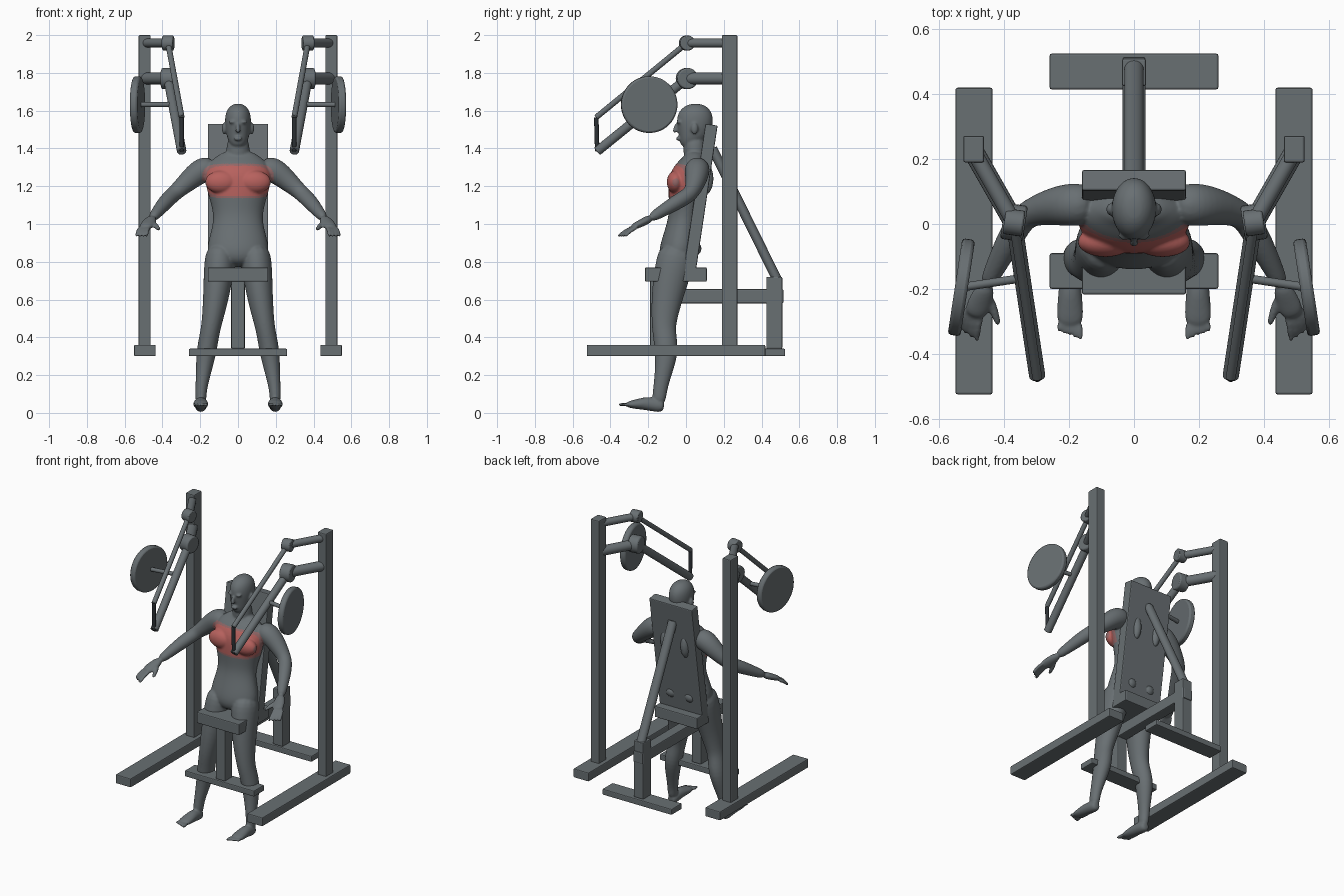
import bpy, bmesh, math
from mathutils import Vector, Matrix

cube = bpy.data.objects.get("Cube")
if cube:
    bpy.data.objects.remove(cube, do_unlink=True)


def make_material(name, rgb):
    mat = bpy.data.materials.new(name)
    mat.use_nodes = True
    color = (*rgb, 1)
    mat.diffuse_color = color
    mat.node_tree.nodes["Principled BSDF"].inputs["Base Color"].default_value = color
    return mat


slate = make_material("slate grey", (.14, .16, .17))
black = make_material("grip black", (.025, .03, .035))
red = make_material("muscle red", (.47, .12, .11))
rose = make_material("faded rose", (.29, .135, .135))


def finish(name, mat, bevel):
    obj = bpy.context.object
    obj.name = obj.data.name = name
    obj.data.materials.append(mat)
    mod = obj.modifiers.new("soft edges", "BEVEL")
    mod.width = bevel
    mod.segments = 2
    mod.limit_method = "ANGLE"
    mod.angle_limit = math.radians(50)
    return obj


def box(name, low, high, tilt=0):
    low, high = Vector(low), Vector(high)
    bpy.ops.mesh.primitive_cube_add(size=1, location=(low + high) / 2)
    obj = bpy.context.object
    obj.scale = high - low
    bpy.ops.object.transform_apply(location=False, rotation=False, scale=True)
    obj.rotation_euler.x = tilt
    return finish(name, slate, .006)


def rod(name, start, end, radius, mat=slate, sides=24, bevel=.003):
    start, end = Vector(start), Vector(end)
    axis = end - start
    bpy.ops.mesh.primitive_cylinder_add(vertices=sides, radius=radius, depth=axis.length,
                                        location=(start + end) / 2)
    obj = bpy.context.object
    obj.rotation_euler = axis.to_track_quat("Z", "Y").to_euler()
    bpy.ops.object.shade_smooth_by_angle(angle=math.radians(40))
    return finish(name, mat, bevel)


# central frame, seat and backrest
box("front_foot_bar", (-.26, -.2, .3), (.26, -.09, .34))
box("rear_foot_bar", (-.26, .415, .3), (.26, .525, .34))
box("seat_post", (-.035, -.19, .34), (.035, -.11, .7))
box("rear_post", (-.037, .425, .34), (.037, .51, .72))
box("spine_beam", (-.035, -.19, .58), (.035, .515, .655))
box("seat", (-.16, -.217, .695), (.16, .11, .77))
box("backrest", (-.16, .045, .75), (.16, .11, 1.53), math.radians(-8.5))
brace = rod("backrest_brace", (0, .14, 1.4), (0, .485, .7), .03)
brace.scale.y = .85

# side frames and press arms
for s, side in ((1, "left"), (-1, "right")):
    def at(x, y, z):
        return Vector((s * x, y, z))

    box(side + "_base_rail", (s * .493 - .057, -.525, .3), (s * .493 + .057, .42, .36))
    box(side + "_upright", (s * .494 - .032, .19, .35), (s * .494 + .032, .272, 2))
    axle = at(.985, .15, 0)
    upper, lower = at(.37, .005, 1.958), at(.37, .005, 1.77)
    grip_top, grip_end = at(.298, -.475, 1.565), at(.298, -.47, 1.385)
    rod(side + "_upper_bracket", at(.49, .215, 1.958), upper, .024)
    rod(side + "_lower_bracket", at(.49, .215, 1.77), lower, .032)
    rod(side + "_upper_pivot", upper - axle * .03, upper + axle * .03, .04, bevel=.006)
    rod(side + "_lower_pivot", lower - axle * .035, lower + axle * .035, .056, bevel=.008)
    rod(side + "_link_rod", upper, grip_top, .015)
    rod(side + "_press_arm", lower, grip_end, .025)
    rod(side + "_hand_grip", grip_top, grip_end, .012, black)
    hub = at(.532, -.195, 1.632)
    rod(side + "_plate_peg", at(.345, -.167, 1.632), hub, .013)
    rod(side + "_weight_plate", hub - axle * .02, hub + axle * .02, .15, sides=48, bevel=.01)

# exercising figure, gathered in one mesh
body = bmesh.new()


def loft(path, sides=12):
    """Closed tube through points (x, y, z, half width, half depth)."""
    centres = [Vector(p[:3]) for p in path]
    rings = []
    last = len(path) - 1
    for i, p in enumerate(path):
        t = (centres[min(i + 1, last)] - centres[max(i - 1, 0)]).normalized()
        u = Vector((1, 0, 0))
        u = (u - t * u.dot(t)).normalized()
        v = t.cross(u)
        angles = [math.tau * k / sides for k in range(sides)]
        rings.append([body.verts.new(centres[i] + u * p[3] * math.cos(a) + v * p[-1] * math.sin(a))
                      for a in angles])
    for a, b in zip(rings, rings[1:]):
        for k in range(sides):
            n = (k + 1) % sides
            body.faces.new((a[k], a[n], b[n], b[k]))
    body.faces.new(rings[0][::-1])
    body.faces.new(rings[-1])


def blob(centre, size):
    bmesh.ops.create_uvsphere(body, u_segments=12, v_segments=8, radius=1,
                              matrix=Matrix.Translation(centre) @ Matrix.Diagonal((*size, 1)))


def upright_loft(rows):
    loft([(0, y, z, w, d) for z, y, w, d in rows])


# torso, neck and head as (height, depth position, half width, half depth)
upright_loft([(.77, -.05, .1, .07), (.82, -.045, .168, .108), (.89, -.03, .17, .108),
              (.97, -.02, .145, .092), (1.04, -.008, .133, .086), (1.12, .005, .152, .102),
              (1.19, .01, .175, .107), (1.25, .012, .185, .107), (1.31, .04, .175, .085),
              (1.35, .05, .13, .06), (1.39, .055, .07, .05)])
upright_loft([(1.3, .055, .08, .06), (1.38, .045, .063, .062), (1.47, .045, .06, .062)])
upright_loft([(1.405, -.01, .025, .025), (1.435, .005, .05, .048), (1.47, .03, .063, .085),
              (1.52, .045, .072, .1), (1.57, .05, .072, .1), (1.61, .05, .06, .08),
              (1.638, .05, .025, .035)])
loft([(0, -.045, 1.535, .009, .01), (0, -.06, 1.5, .012, .012), (0, -.058, 1.482, .017, .012)])
blob((0, -.042, 1.452), (.024, .012, .012))

for s in (1, -1):
    def limb(rows):
        loft([(s * row[0], *row[1:]) for row in rows])

    # face and trunk muscles
    blob((s * .074, .045, 1.505), (.012, .02, .032))
    blob((s * .027, -.035, 1.54), (.025, .016, .009))
    blob((s * .088, -.055, 1.222), (.092, .05, .062))
    blob((s * .075, .105, 1.24), (.035, .043, .085))
    blob((s * .07, .03, .87), (.05, .056, .045))
    # arm
    limb([(.12, .06, 1.3, .06), (.19, .06, 1.29, .072), (.25, .055, 1.24, .06),
          (.305, .04, 1.19, .048), (.345, .02, 1.155, .043), (.385, -.05, 1.115, .043),
          (.43, -.14, 1.06, .032), (.455, -.19, 1.03, .026)])
    # hand
    limb([(.45, -.18, 1.035, .026, .025), (.472, -.235, 1.005, .04, .021),
          (.495, -.29, .98, .038, .018)])
    limb([(.45, -.22, 1.005, .016), (.43, -.27, .985, .014), (.417, -.315, .97, .01)])
    for i in range(4):
        limb([(.47 + .014 * i, -.27 + .005 * i, .985, .012),
              (.482 + .016 * i, -.32 + .008 * i, .965, .011),
              (.485 + .018 * i, -.365 + .013 * i, .93, .009)])
    # leg
    limb([(.09, -.04, .89, .08, .1), (.1, -.065, .77, .085, .105), (.115, -.1, .62, .072, .088),
          (.138, -.118, .48, .056, .068), (.15, -.115, .42, .053, .064),
          (.168, -.1, .32, .056, .066), (.185, -.122, .2, .04, .045),
          (.197, -.14, .11, .03, .038), (.197, -.145, .045, .032, .038)])
    # foot
    limb([(.197, -.115, .034, .025, .025), (.197, -.14, .036, .034, .036),
          (.197, -.2, .052, .036, .04), (.197, -.26, .046, .043, .027),
          (.197, -.32, .044, .043, .016)])
    for i in range(5):
        limb([(.167 + .015 * i, -.3, .045, .011),
              (.165 + .0165 * i, -.362 + .007 * i, .043, .011 - .0006 * i)])

mesh = bpy.data.meshes.new("figure")
body.to_mesh(mesh)
body.free()
figure = bpy.data.objects.new("figure", mesh)
bpy.context.collection.objects.link(figure)

# blend the figure into one smooth skin
figure.modifiers.new("rounding", "SUBSURF").levels = 2
skin = figure.modifiers.new("skin", "REMESH")
skin.mode = "VOXEL"
skin.voxel_size = .006
relax = figure.modifiers.new("relax", "SMOOTH")
relax.factor = .5
relax.iterations = 5
graph = bpy.context.evaluated_depsgraph_get()
baked = bpy.data.meshes.new_from_object(figure.evaluated_get(graph))
figure.modifiers.clear()
figure.data = baked
baked.name = "figure_skin"
bpy.data.meshes.remove(mesh)

# highlighted chest with a faded border
baked.materials.clear()
for mat in (slate, red, rose):
    baked.materials.append(mat)
for face in baked.polygons:
    face.use_smooth = True
    c = face.center
    reach = (c.x / .19) ** 4 + ((c.z - 1.228) / .092) ** 4
    if c.y > .02 or reach > 1:
        face.material_index = 0
    else:
        face.material_index = 1 if reach < .6 and c.y < 0 else 2
